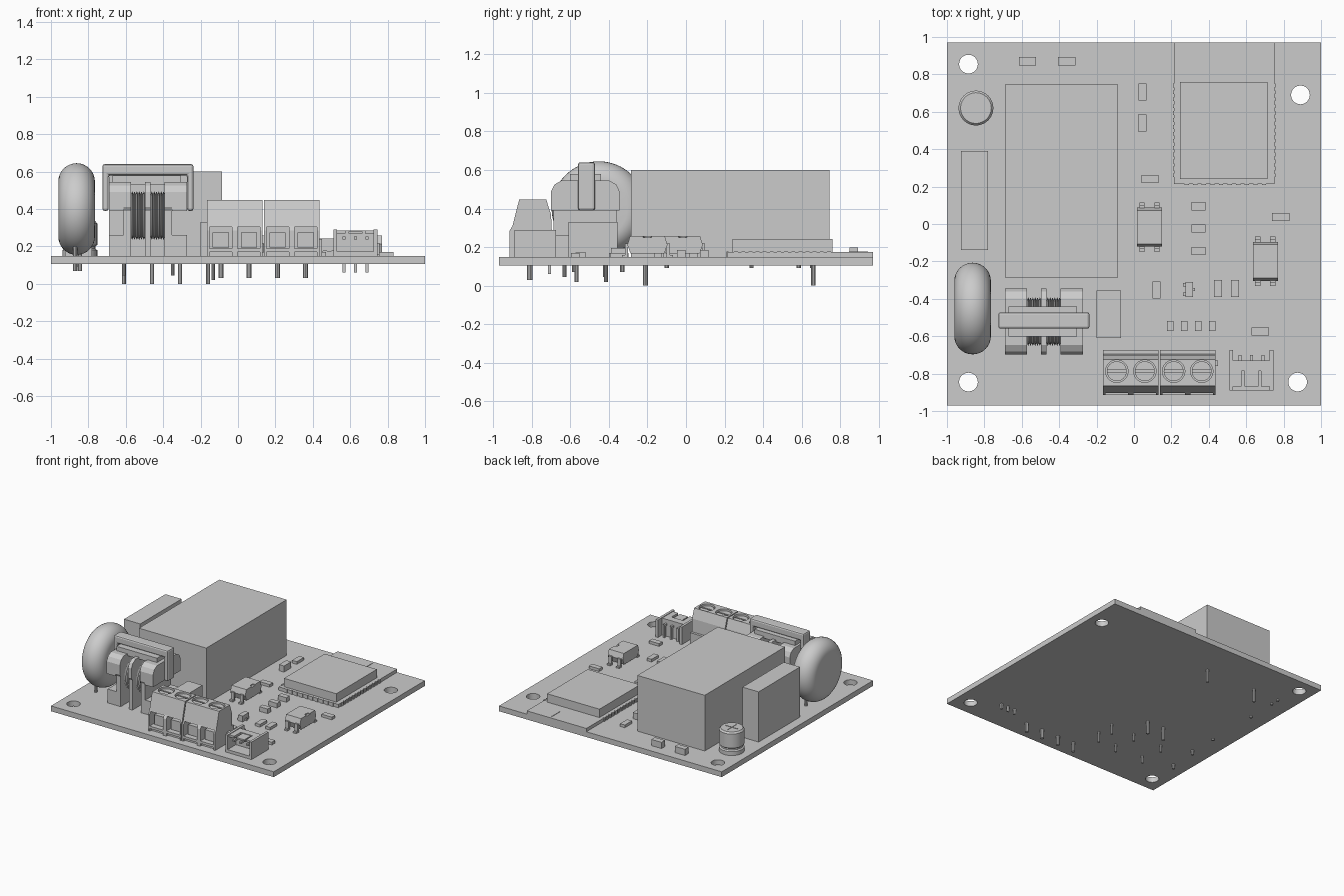
import bpy, bmesh, math
from mathutils import Matrix, Vector

if "Cube" in bpy.data.objects:
    bpy.data.objects.remove(bpy.data.objects["Cube"])

GREY = bpy.data.materials.new("plain grey")
GREY.use_nodes = True
GREY.diffuse_color = (0.6, 0.6, 0.6, 1)
GREY.node_tree.nodes["Principled BSDF"].inputs["Base Color"].default_value = (0.6, 0.6, 0.6, 1)
TOP = 0.148  # upper face of the board


def finish(name, bm, smooth=False):
    bmesh.ops.recalc_face_normals(bm, faces=bm.faces)
    mesh = bpy.data.meshes.new(name)
    bm.to_mesh(mesh)
    bm.free()
    mesh.materials.append(GREY)
    ob = bpy.data.objects.new(name, mesh)
    bpy.context.collection.objects.link(ob)
    if smooth:
        bpy.ops.object.select_all(action='DESELECT')
        ob.select_set(True)
        bpy.context.view_layer.objects.active = ob
        bpy.ops.object.shade_smooth_by_angle(angle=math.radians(35))
    return ob


def boxes(name, *spans):
    """One object from boxes given as x0, x1, y0, y1, z0, z1."""
    bm = bmesh.new()
    for x0, x1, y0, y1, z0, z1 in spans:
        mid = Vector((x0 + x1, y0 + y1, z0 + z1)) / 2
        size = Matrix.Diagonal((x1 - x0, y1 - y0, z1 - z0, 1))
        bmesh.ops.create_cube(bm, size=1, matrix=Matrix.Translation(mid) @ size)
    return finish(name, bm)


def rods(name, spots, r, z0, z1, sides=16):
    """Upright cylinders at the x, y spots."""
    bm = bmesh.new()
    for x, y in spots:
        bmesh.ops.create_cone(bm, cap_ends=True, segments=sides, radius1=r, radius2=r,
                              depth=z1 - z0, matrix=Matrix.Translation((x, y, (z0 + z1) / 2)))
    return finish(name, bm, True)


def prism(name, outline, x0, x1):
    """A y, z outline extruded along x."""
    bm = bmesh.new()
    face = bm.faces.new([bm.verts.new((x0, y, z)) for y, z in outline])
    out = bmesh.ops.extrude_face_region(bm, geom=[face])["geom"]
    bmesh.ops.translate(bm, vec=(x1 - x0, 0, 0),
                        verts=[v for v in out if isinstance(v, bmesh.types.BMVert)])
    return finish(name, bm)


def lathe(name, profile, centre, axis, steps=48):
    """An (along, radius) profile spun about the x or z axis."""
    bm = bmesh.new()
    verts = [bm.verts.new((r, 0, a)) for a, r in profile]
    edges = [bm.edges.new(pair) for pair in zip(verts, verts[1:])]
    bmesh.ops.spin(bm, geom=verts + edges, cent=(0, 0, 0), axis=(0, 0, 1),
                   angle=math.tau, steps=steps)
    bmesh.ops.remove_doubles(bm, verts=bm.verts, dist=0.0002)
    turn = Matrix.Rotation(math.pi / 2, 4, 'Y') if axis == 'x' else Matrix()
    bm.transform(Matrix.Translation(centre) @ turn)
    return finish(name, bm, True)


def cut(ob, *cutters):
    """Subtract the cutters and bake the result."""
    for c in cutters:
        mod = ob.modifiers.new("cut", 'BOOLEAN')
        mod.operation, mod.object, mod.solver = 'DIFFERENCE', c, 'EXACT'
    graph = bpy.context.evaluated_depsgraph_get()
    baked = bpy.data.meshes.new_from_object(ob.evaluated_get(graph))
    ob.modifiers.clear()
    ob.data = baked
    for c in cutters:
        bpy.data.objects.remove(c)


# Circuit board with mounting holes
board = boxes("circuit_board", (-1, 1, -0.97, 0.97, 0.105, TOP))
cut(board, rods("hole_cutter", [(-0.885, 0.855), (0.89, 0.69), (-0.885, -0.845), (0.875, -0.845)],
                0.05, 0, 0.3, 32))

# Plain boxed parts
boxes("power_module", (-0.69, -0.085, -0.285, 0.745, TOP, 0.6))
boxes("film_capacitor", (-0.925, -0.78, -0.14, 0.39, TOP, 0.555))
boxes("small_box_capacitor", (-0.2, -0.07, -0.61, -0.355, TOP, 0.33))

# Disc-shaped varistor with a fully rounded rim
R, T = 0.245, 0.098
arc = [(-T * math.cos(i * math.pi / 16), R - T + T * math.sin(i * math.pi / 16)) for i in range(17)]
lathe("disc_varistor", [(-T, 0)] + arc + [(T, 0)], (-0.863, -0.452, 0.4), 'x', 64)
rods("varistor_leads", [(-0.87, -0.58), (-0.845, -0.33)], 0.012, 0.07, 0.25, 10)

# Round can capacitor with rolled groove and cross on top
lathe("can_capacitor", [(TOP, 0), (TOP, 0.093), (0.18, 0.093), (0.188, 0.082), (0.2, 0.082),
                        (0.208, 0.093), (0.322, 0.093), (0.335, 0.082), (0.335, 0)],
      (-0.845, 0.62, 0), 'z')
boxes("can_cross", (-0.9, -0.79, 0.617, 0.623, 0.334, 0.338),
      (-0.848, -0.842, 0.565, 0.675, 0.334, 0.338))

# Choke: arched flanges, ridged windings and an outer core strap
YC = -0.522
half = [(0.165, TOP), (0.165, 0.39), (0.177, 0.41), (0.177, 0.49), (0.16, 0.525), (0.125, 0.545)]
upper = [(0.177, 0.39)] + half[3:]


def arch(pts):
    return [(YC + y, z) for y, z in pts] + [(YC - y, z) for y, z in reversed(pts)]


XC = -0.482
for side, label in ((-1, "right"), (1, "left")):
    prism("choke_flange_" + label, arch(half), XC + side * 0.09, XC + side * 0.13)
    prism("choke_shoulder_" + label, arch(upper), XC + side * 0.13, XC + side * 0.208)
    a, b = sorted((XC + side * 0.13, XC + side * 0.208))
    boxes("choke_foot_" + label, (a, b, YC - 0.165, YC + 0.165, TOP, 0.26))
    a, b = sorted((XC + side * 0.015, XC + side * 0.09))
    turns = 6
    ridges = [(a + (b - a) * i / (2 * turns), 0.13 if i % 2 else 0.115) for i in range(2 * turns + 1)]
    lathe("choke_winding_" + label, [(a, 0)] + ridges + [(b, 0)], (0, YC, 0.365), 'x', 32)
prism("choke_divider", arch(half), XC - 0.015, XC + 0.015)
boxes("choke_lid", (-0.67, -0.305, YC - 0.08, YC + 0.08, 0.53, 0.58))
strap = boxes("choke_core_strap", (-0.725, -0.238, -0.56, -0.472, 0.39, 0.64))
cut(strap, boxes("strap_cutter", (-0.692, -0.272, -0.7, -0.3, 0.3, 0.58)))
bev = strap.modifiers.new("round corners", 'BEVEL')
bev.width, bev.segments = 0.012, 2

# Two screw terminal blocks
outline = [(-0.915, TOP), (-0.915, 0.285), (-0.9, 0.31), (-0.865, 0.447), (-0.725, 0.447),
           (-0.7, 0.37), (-0.695, 0.265), (-0.675, 0.265), (-0.675, TOP)]
for n, x0 in enumerate((-0.165, 0.139)):
    label = str(n + 1)
    poles = [x0 + 0.073, x0 + 0.223]
    block = prism("terminal_block_" + label, outline, x0, x0 + 0.296)
    cut(block, rods("well", [(x, -0.787) for x in poles], 0.06, 0.4, 0.6, 32),
        boxes("mouth", *[(x - 0.06, x + 0.06, -1, -0.8, 0.19, 0.305) for x in poles]),
        boxes("foot_gap", *[(x - 0.06, x + 0.06, -1, -0.895, 0.1, 0.17) for x in poles]))
    screws = rods("terminal_screws_" + label, [(x, -0.787) for x in poles], 0.053, 0.39, 0.435, 32)
    cut(screws, boxes("slot", *[(x - 0.07, x + 0.07, -0.793, -0.781, 0.42, 0.5) for x in poles]))
    boxes("terminal_clamps_" + label, *[(x - 0.043, x + 0.043, -0.88, -0.79, 0.195, 0.275) for x in poles])
    rods("terminal_pins_" + label, [(x, -0.81) for x in poles], 0.014, 0.03, 0.16, 10)
boxes("terminal_key", (0.43, 0.45, -0.76, -0.73, TOP, 0.24))

# Side-entry plug socket, open to the front with a slotted roof
boxes("plug_socket", (0.51, 0.745, -0.89, -0.73, TOP, 0.172),
      (0.51, 0.53, -0.89, -0.675, TOP, 0.29), (0.725, 0.745, -0.89, -0.675, TOP, 0.29),
      (0.53, 0.725, -0.785, -0.73, TOP, 0.285), (0.53, 0.575, -0.87, -0.785, 0.268, 0.285),
      (0.68, 0.725, -0.87, -0.785, 0.268, 0.285), (0.59, 0.665, -0.87, -0.785, 0.268, 0.28))
pin_x = (0.567, 0.628, 0.689)
boxes("socket_contacts", *[(x - 0.008, x + 0.008, -0.87, -0.7, 0.237, 0.253) for x in pin_x],
      *[(x - 0.008, x + 0.008, -0.716, -0.7, 0.06, 0.253) for x in pin_x])

# Radio module: carrier, shield can and edge pads
boxes("radio_carrier", (0.215, 0.75, 0.215, 0.97, TOP, 0.175))
boxes("radio_shield", (0.245, 0.715, 0.24, 0.76, 0.17, 0.243))
pads = [(x - 0.006, x + 0.006, 0.25 + 0.037 * i, 0.27 + 0.037 * i, TOP, 0.178)
        for i in range(14) for x in (0.215, 0.75)]
pads += [(0.27 + 0.046 * i, 0.293 + 0.046 * i, 0.209, 0.221, TOP, 0.178) for i in range(10)]
boxes("radio_edge_pads", *pads)
boxes("antenna_trace", (0.54, 0.546, 0.845, 0.945, 0.174, 0.178))

# Optocouplers with bevelled bodies and bent legs
for n, (x, y) in enumerate(((0.083, -0.017), (0.702, -0.2))):
    label = str(n + 1)
    body = prism("optocoupler_" + label,
                 [(y + s * w, z) for s, w, z in ((-1, 0.088, 0.168), (-1, 0.104, 0.212), (-1, 0.09, 0.258),
                                                 (1, 0.09, 0.258), (1, 0.104, 0.212), (1, 0.088, 0.168))],
                 x - 0.067, x + 0.067)
    cut(body, rods("notch", [(x + 0.067, y)], 0.022, 0.25, 0.3, 20))
    legs = []
    for dx in (-0.04, 0.04):
        for s in (-1, 1):
            a, b, c = y + s * 0.1, y + s * 0.116, y + s * 0.132
            legs += [(x + dx - 0.014, x + dx + 0.014, min(a, b), max(a, b), TOP, 0.218),
                     (x + dx - 0.014, x + dx + 0.014, min(b, c), max(b, c), TOP, 0.16)]
    boxes("optocoupler_legs_" + label, *legs)


# Small surface-mount chips
def chips(name, spots, w, d, top):
    boxes(name, *[(x - w / 2, x + w / 2, y - d / 2, y + d / 2, TOP, top) for x, y in spots])


chips("chip_capacitors", [(-0.57, 0.87), (-0.36, 0.87)], 0.092, 0.045, 0.198)
chips("chip_resistors_wide", [(0.085, 0.24), (0.785, 0.037), (0.675, -0.575)], 0.092, 0.043, 0.17)
chips("chip_resistors_deep", [(0.045, 0.705), (0.12, -0.353), (0.45, -0.345), (0.54, -0.345)],
      0.043, 0.092, 0.17)
chips("chip_capacitor_deep", [(0.045, 0.54)], 0.045, 0.092, 0.198)
chips("indicator_lamps", [(0.345, 0.095), (0.345, -0.025), (0.345, -0.145)], 0.075, 0.043, 0.185)
chips("tiny_resistors", [(0.193 + 0.075 * i, -0.545) for i in range(4)], 0.034, 0.055, 0.172)
chips("transistor", [(0.295, -0.35)], 0.04, 0.08, 0.195)
chips("transistor_legs", [(0.271, -0.325), (0.271, -0.375), (0.319, -0.35)], 0.016, 0.018, 0.165)

# Leads through the board
rods("power_module_pins", [(-0.16, 0.66), (-0.61, 0.66), (-0.31, -0.21), (-0.46, -0.21)],
     0.012, 0, 0.16, 10)
rods("choke_pins", [(x, y) for x in (-0.61, -0.35) for y in (-0.42, -0.63)], 0.01, 0.045, 0.16, 10)
rods("small_box_pins", [(-0.133, -0.415), (-0.133, -0.567)], 0.01, 0.02, 0.16, 10)
rods("capacitor_leads", [(-0.85, 0.34), (-0.85, -0.1), (-0.845, 0.585), (-0.845, 0.655)],
     0.011, 0.092, 0.16, 10)
